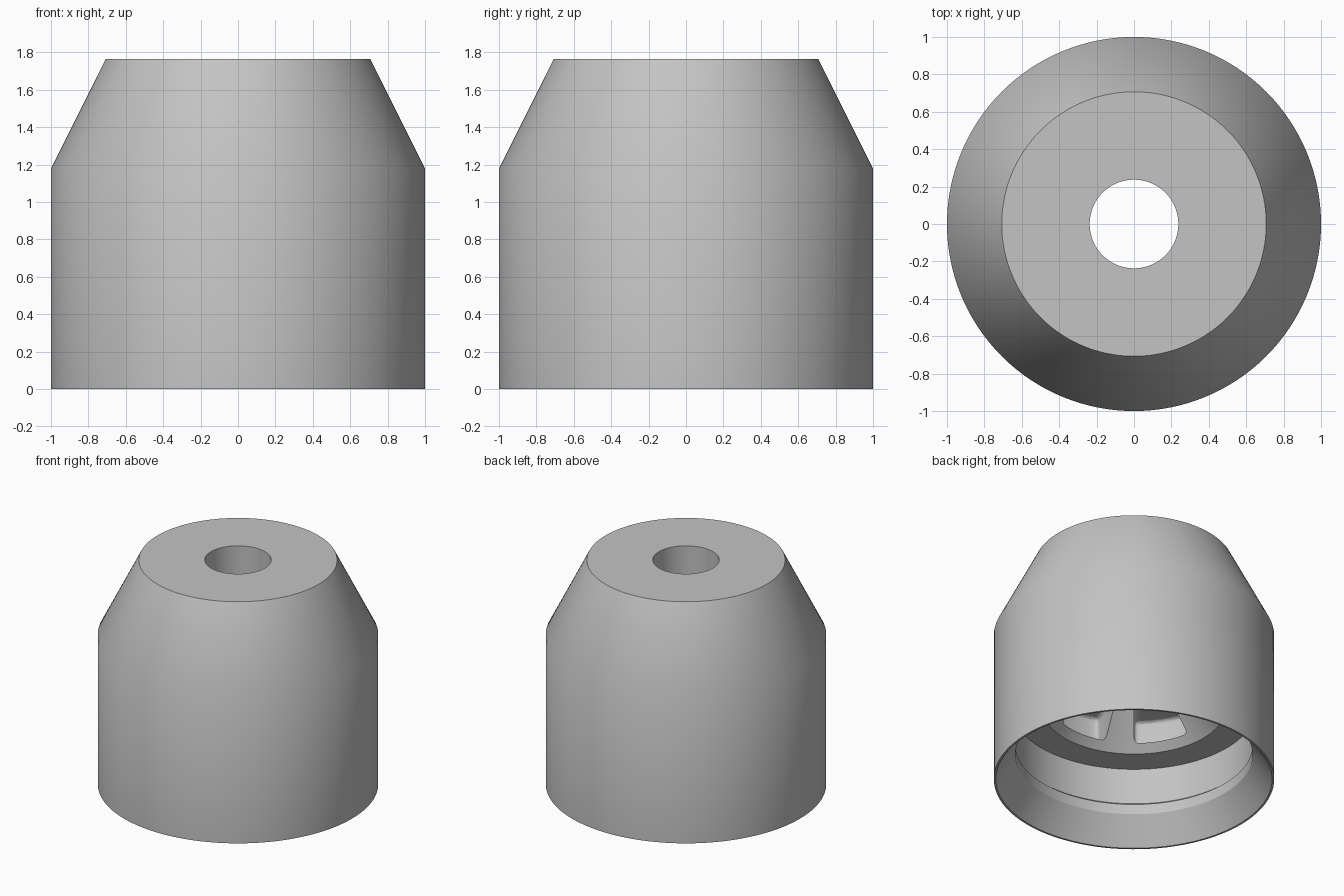
import bpy, bmesh, math
from mathutils import Matrix

cube = bpy.data.objects.get("Cube")
if cube:
    bpy.data.objects.remove(cube, do_unlink=True)

grey = bpy.data.materials.new("plain_grey")
grey.use_nodes = True
grey.diffuse_color = (0.55, 0.55, 0.55, 1)
grey.node_tree.nodes["Principled BSDF"].inputs["Base Color"].default_value = (0.55, 0.55, 0.55, 1)

SLOTS = 6


def add_object(name, bm):
    bmesh.ops.recalc_face_normals(bm, faces=bm.faces)
    mesh = bpy.data.meshes.new(name)
    bm.to_mesh(mesh)
    bm.free()
    mesh.materials.append(grey)
    obj = bpy.data.objects.new(name, mesh)
    bpy.context.collection.objects.link(obj)
    return obj


def lathe(profile, start, sweep, steps):
    """Revolve a closed (radius, height) profile; partial sweeps get end caps."""
    bm = bmesh.new()
    full = sweep >= 2 * math.pi - 1e-6
    rings = []
    for i in range(steps if full else steps + 1):
        a = start + sweep * i / steps
        rings.append([bm.verts.new((r * math.cos(a), r * math.sin(a), z)) for r, z in profile])
    n = len(profile)
    for i in range(steps):
        a, b = rings[i], rings[(i + 1) % len(rings)]
        for k in range(n):
            m = (k + 1) % n
            bm.faces.new((a[k], b[k], b[m], a[m]))
    if not full:
        bm.faces.new(rings[0])
        bm.faces.new(rings[-1][::-1])
    return bm


# Cap body: tapered outside, bored centre, flared mouth, snap groove and conical seat
body_profile = [(1, 0), (1, 1.18), (0.707, 1.765), (0.237, 1.765), (0.237, 1.0),
                (0.652, 0.583), (0.87, 0.583), (0.87, 0.3), (0.846, 0.28),
                (0.846, 0.2), (0.985, 0)]
body = add_object("cap_body", lathe(body_profile, 0, 2 * math.pi, 128))

# Wedge pockets cut into the conical seat, with rounded corners
pocket_profile = [(0.34, 0.64), (0.75, 0.64), (0.75, 0.9), (0.34, 0.9)]
width = math.radians(40)
cutters = []
for i in range(SLOTS):
    centre = -math.pi / 2 + 2 * math.pi * i / SLOTS
    bm = lathe(pocket_profile, centre - width / 2, width, 8)
    bmesh.ops.recalc_face_normals(bm, faces=bm.faces)
    sharp = [e for e in bm.edges if e.calc_face_angle(0) > 1]
    bmesh.ops.bevel(bm, geom=sharp, offset=0.03, segments=3, profile=0.5, affect='EDGES')
    cutter = add_object("pocket_cutter", bm)
    cutter.hide_render = True
    cutters.append(cutter)
    cut = body.modifiers.new("pocket", 'BOOLEAN')
    cut.operation = 'DIFFERENCE'
    cut.solver = 'EXACT'
    cut.object = cutter

# Apply the cuts, then shade
bpy.ops.object.select_all(action='DESELECT')
body.select_set(True)
bpy.context.view_layer.objects.active = body
for mod in list(body.modifiers):
    bpy.ops.object.modifier_apply(modifier=mod.name)
for cutter in cutters:
    bpy.data.objects.remove(cutter, do_unlink=True)
bpy.ops.object.shade_smooth_by_angle(angle=math.radians(30))
